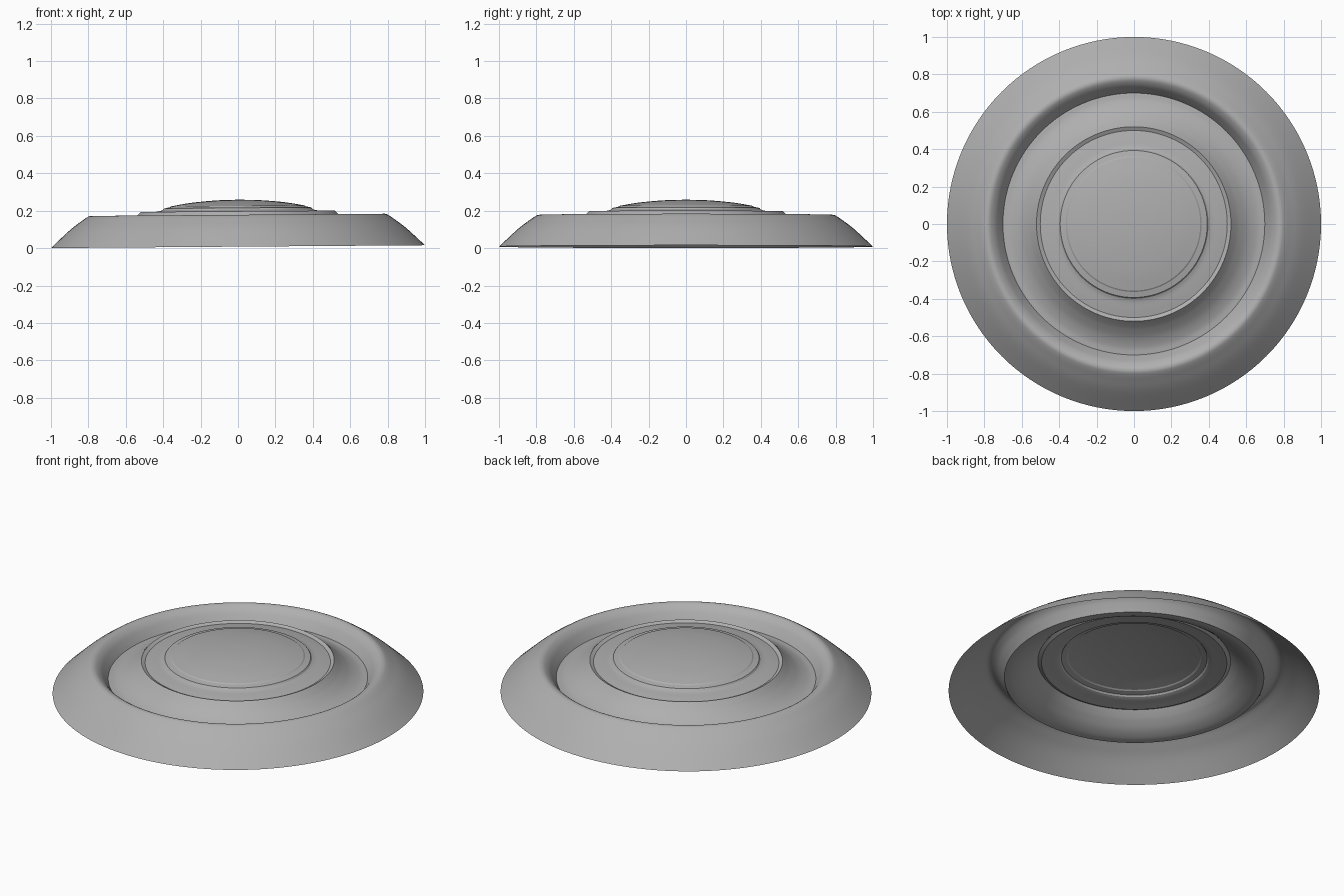
import bpy, bmesh, math
from mathutils import Vector, Matrix, geometry

if "Cube" in bpy.data.objects:
    bpy.data.objects.remove(bpy.data.objects["Cube"])

SEGMENTS = 128


def smooth_run(points, steps=5):
    """Catmull-Rom style curve through (r, z) points."""
    p = [Vector((r, 0, z)) for r, z in points]
    t = [(p[min(i + 1, len(p) - 1)] - p[max(i - 1, 0)]) / 6 for i in range(len(p))]
    t[0], t[-1] = t[0] * 2, t[-1] * 2
    out = [p[0]]
    for i in range(len(p) - 1):
        out += geometry.interpolate_bezier(
            p[i], p[i] + t[i], p[i + 1] - t[i + 1], p[i + 1], steps + 1)[1:]
    return out


# Smooth stretches of the half profile, with sharp creases where they meet
runs = [
    # outer skirt, rounded crest and inner wall down to the groove
    [(1.0, .008), (.90, .101), (.84, .147), (.805, .171), (.785, .178),
     (.765, .173), (.74, .153), (.718, .123), (.70, .095)],
    # groove floor sweeping up to the hub lip
    [(.70, .095), (.66, .100), (.61, .121), (.565, .153), (.54, .176), (.52, .197)],
    # lip, falling inward
    [(.52, .197), (.50, .187)],
    # hub shoulder
    [(.50, .187), (.46, .194), (.42, .200), (.40, .206)],
    # small step and ring
    [(.40, .206), (.393, .215)],
    [(.393, .215), (.363, .221)],
    [(.363, .221), (.356, .226)],
    # centre dome
    [(.356, .226), (.27, .241), (.18, .251), (.09, .257), (0, .259)],
]
profile = []
for run in runs:
    pts = smooth_run(run) if len(run) > 2 else [Vector((r, 0, z)) for r, z in run]
    profile += pts if not profile else pts[1:]

# Revolve the profile into a thin open dish
bm = bmesh.new()
verts = [bm.verts.new(p) for p in profile]
edges = [bm.edges.new(pair) for pair in zip(verts, verts[1:])]
bmesh.ops.spin(bm, geom=verts + edges, cent=(0, 0, 0), axis=(0, 0, 1),
               angle=math.tau, steps=SEGMENTS, use_duplicate=False)
bmesh.ops.remove_doubles(bm, verts=bm.verts, dist=1e-4)
bmesh.ops.recalc_face_normals(bm, faces=bm.faces)
if sum(f.normal.z for f in bm.faces) < 0:
    bmesh.ops.reverse_faces(bm, faces=bm.faces)

# The dish leans very slightly, its left edge resting on the ground
bmesh.ops.rotate(bm, verts=bm.verts, cent=(0, 0, .008),
                 matrix=Matrix.Rotation(-.0075, 3, 'Y'))

mesh = bpy.data.meshes.new("dish")
bm.to_mesh(mesh)
bm.free()
dish = bpy.data.objects.new("dish", mesh)
bpy.context.collection.objects.link(dish)

# Mid-grey metal
metal = bpy.data.materials.new("grey_metal")
metal.diffuse_color = (.43, .43, .43, 1)
metal.use_nodes = True
metal.node_tree.nodes["Principled BSDF"].inputs["Base Color"].default_value = metal.diffuse_color
mesh.materials.append(metal)

bpy.context.view_layer.objects.active = dish
dish.select_set(True)
bpy.ops.object.shade_smooth_by_angle(angle=math.radians(22))
